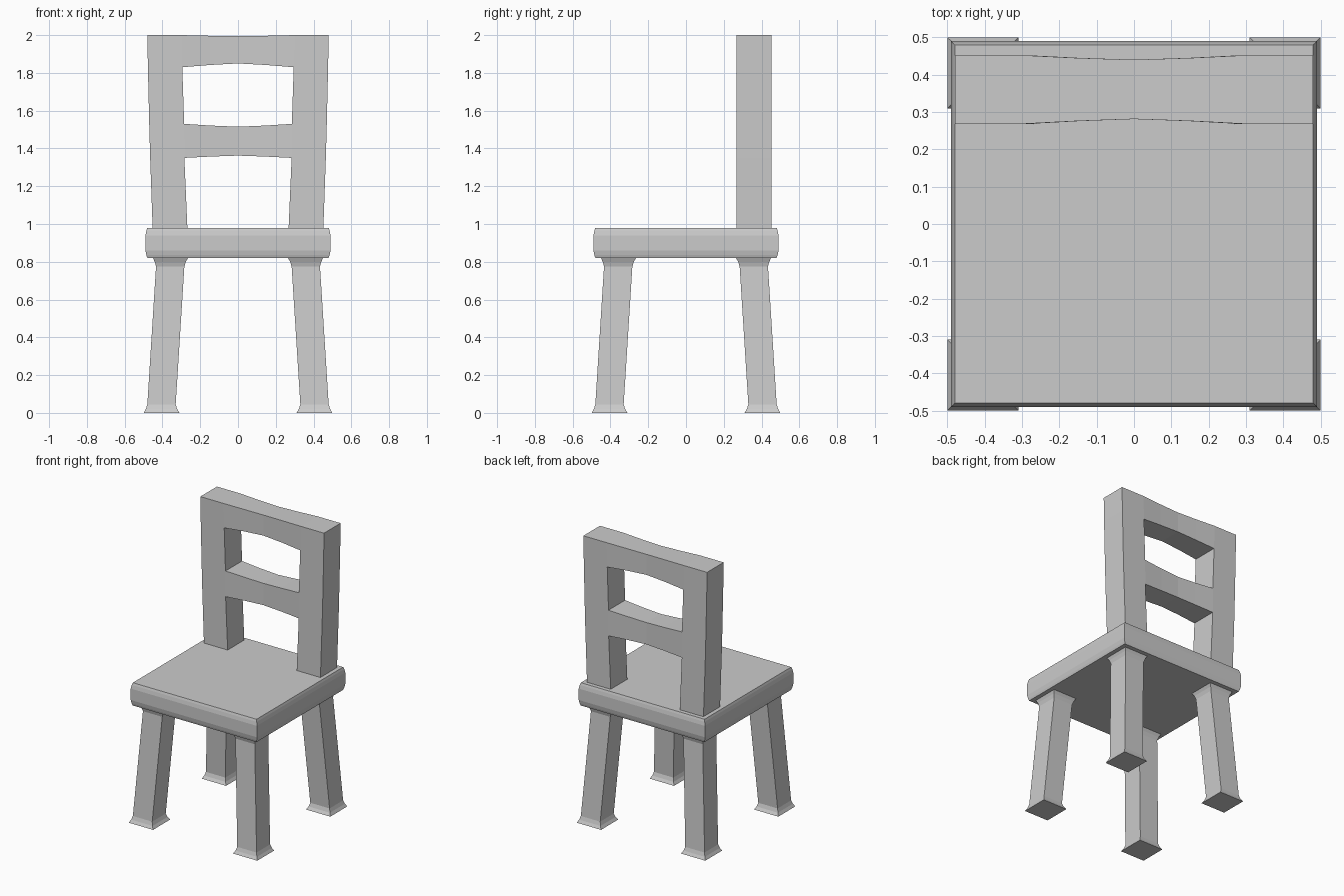
import bpy, bmesh

if "Cube" in bpy.data.objects:
    bpy.data.objects.remove(bpy.data.objects["Cube"])


def loft(name, rings):
    """Skin a list of four-corner rings into a closed flat-faced solid."""
    bm = bmesh.new()
    loops = [[bm.verts.new(p) for p in ring] for ring in rings]
    for a, b in zip(loops, loops[1:]):
        for i in range(4):
            j = (i + 1) % 4
            bm.faces.new((a[i], a[j], b[j], b[i]))
    bm.faces.new(loops[0])
    bm.faces.new(loops[-1])
    bmesh.ops.recalc_face_normals(bm, faces=bm.faces)
    mesh = bpy.data.meshes.new(name)
    bm.to_mesh(mesh)
    bm.free()
    obj = bpy.data.objects.new(name, mesh)
    bpy.context.collection.objects.link(obj)
    return obj


def rect(x0, x1, y0, y1, z):
    return [(x0, y0, z), (x1, y0, z), (x1, y1, z), (x0, y1, z)]


# Seat: square slab with a softly bulging edge
seat_profile = [(0.82, 0.48), (0.835, 0.485), (0.86, 0.49),
                (0.94, 0.49), (0.965, 0.485), (0.98, 0.48)]
loft("seat", [rect(-r, r, -r, r, z) for z, r in seat_profile])

# Legs: splayed square posts flaring at foot and top (height, inner, outer)
leg_profile = [(0.0, 0.31, 0.499), (0.02, 0.322, 0.488), (0.045, 0.33, 0.48),
               (0.775, 0.284, 0.434), (0.80, 0.276, 0.441), (0.82, 0.265, 0.45)]
for row, sy in (("front", -1), ("back", 1)):
    for side, sx in (("left", -1), ("right", 1)):
        loft(f"{row}_{side}_leg",
             [rect(sx * a, sx * b, sy * a, sy * b, z) for z, a, b in leg_profile])

# Backrest posts: widen gently upwards (height, inner, outer)
Y0, Y1 = 0.268, 0.452
post_profile = [(0.98, 0.268, 0.452), (1.35, 0.284, 0.465),
                (1.53, 0.285, 0.47), (1.83, 0.295, 0.477), (2.0, 0.30, 0.48)]
for side, s in (("left", -1), ("right", 1)):
    loft(f"{side}_back_post",
         [rect(s * a, s * b, Y0, Y1, z) for z, a, b in post_profile])


# Backrest rails: spans between the posts, slimming towards the middle
def rail(name, bottom, top, x_bottom, x_top, rise, dip):
    rings = []
    for t, slim in ((-1, 0), (-0.5, 0.6), (0, 1), (0.5, 0.6), (1, 0)):
        zb, zt = bottom + rise * slim, top - dip * slim
        y0, y1 = Y0 + 0.013 * slim, Y1 - 0.012 * slim
        xb, xt = t * x_bottom, t * x_top
        rings.append([(xb, y0, zb), (xb, y1, zb), (xt, y1, zt), (xt, y0, zt)])
    loft(name, rings)


rail("middle_back_rail", 1.35, 1.53, 0.284, 0.285, 0.012, 0.015)
rail("top_back_rail", 1.83, 2.0, 0.295, 0.30, 0.02, 0.006)
